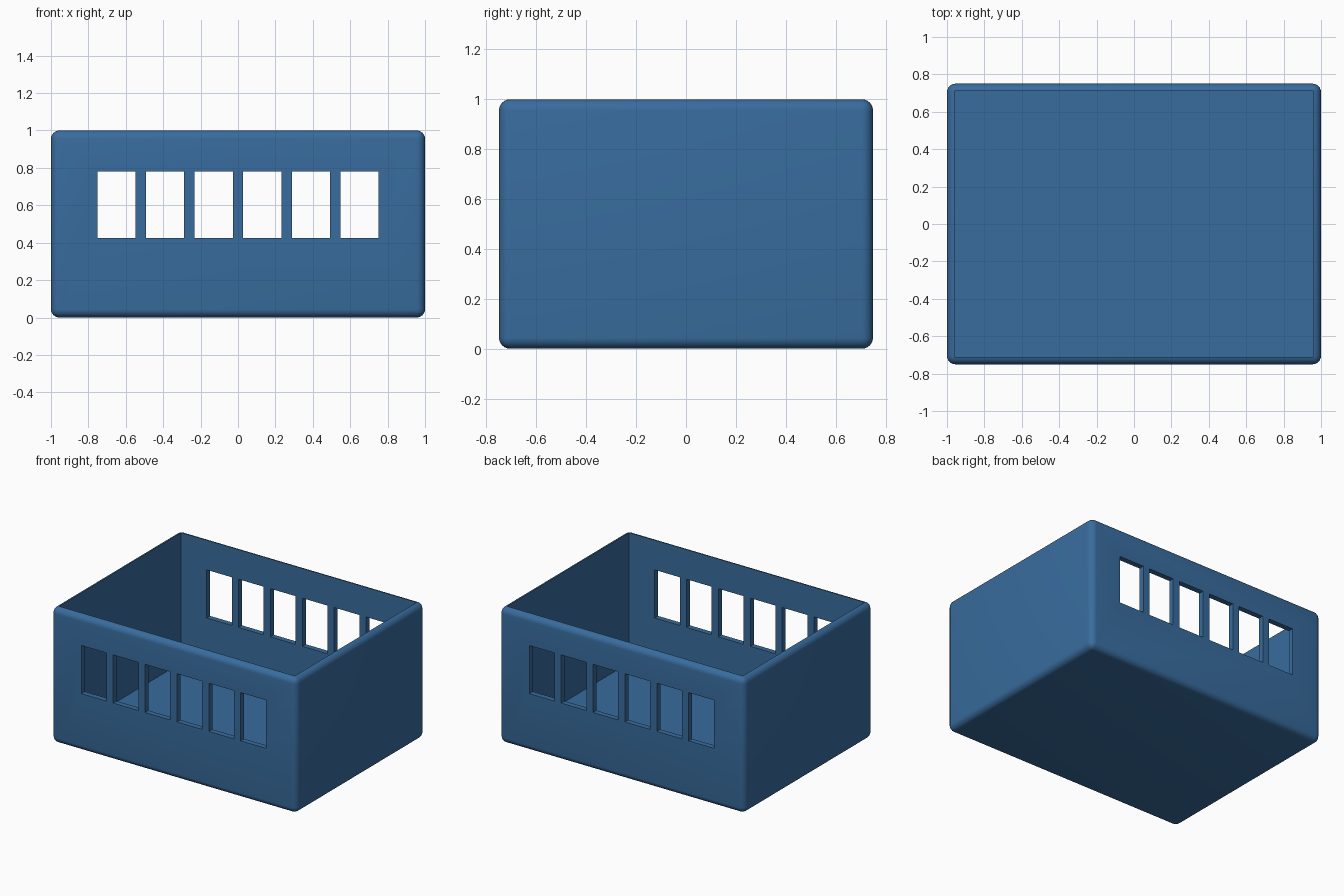
import bpy

if "Cube" in bpy.data.objects:
    bpy.data.objects.remove(bpy.data.objects["Cube"])

blue = bpy.data.materials.new("crate blue")
blue.diffuse_color = (0.040, 0.150, 0.340, 1)
blue.use_nodes = True
blue.node_tree.nodes["Principled BSDF"].inputs["Base Color"].default_value = blue.diffuse_color


def box(name, size, centre):
    bpy.ops.mesh.primitive_cube_add(size=1, location=centre)
    ob = bpy.context.object
    ob.name = name
    ob.scale = size
    bpy.ops.object.transform_apply(location=True, rotation=False, scale=True)
    ob.data.materials.append(blue)
    return ob


def apply(ob, mod):
    bpy.context.view_layer.objects.active = ob
    bpy.ops.object.modifier_apply(modifier=mod.name)


def cut(ob, cutter):
    mod = ob.modifiers.new("cut", 'BOOLEAN')
    mod.operation = 'DIFFERENCE'
    mod.solver = 'EXACT'
    mod.object = cutter
    apply(ob, mod)
    bpy.data.objects.remove(cutter, do_unlink=True)


# Rounded outer shell
crate = box("open_crate", (2, 1.5, 1), (0, 0, 0.5))
bevel = crate.modifiers.new("round", 'BEVEL')
bevel.width = 0.045
bevel.segments = 6
apply(crate, bevel)

# Hollow inside, open at the top
cut(crate, box("cavity_cutter", (1.92, 1.42, 1.2), (0, 0, 0.64)))

# Six slots through both the front and back walls
for i in range(6):
    cut(crate, box("slot_cutter", (0.205, 2, 0.355), (-0.65 + 0.26 * i, 0, 0.603)))

# Smooth rounding, crisp cut edges
bpy.ops.object.select_all(action='DESELECT')
crate.select_set(True)
bpy.context.view_layer.objects.active = crate
bpy.ops.object.shade_smooth_by_angle(angle=0.6)
